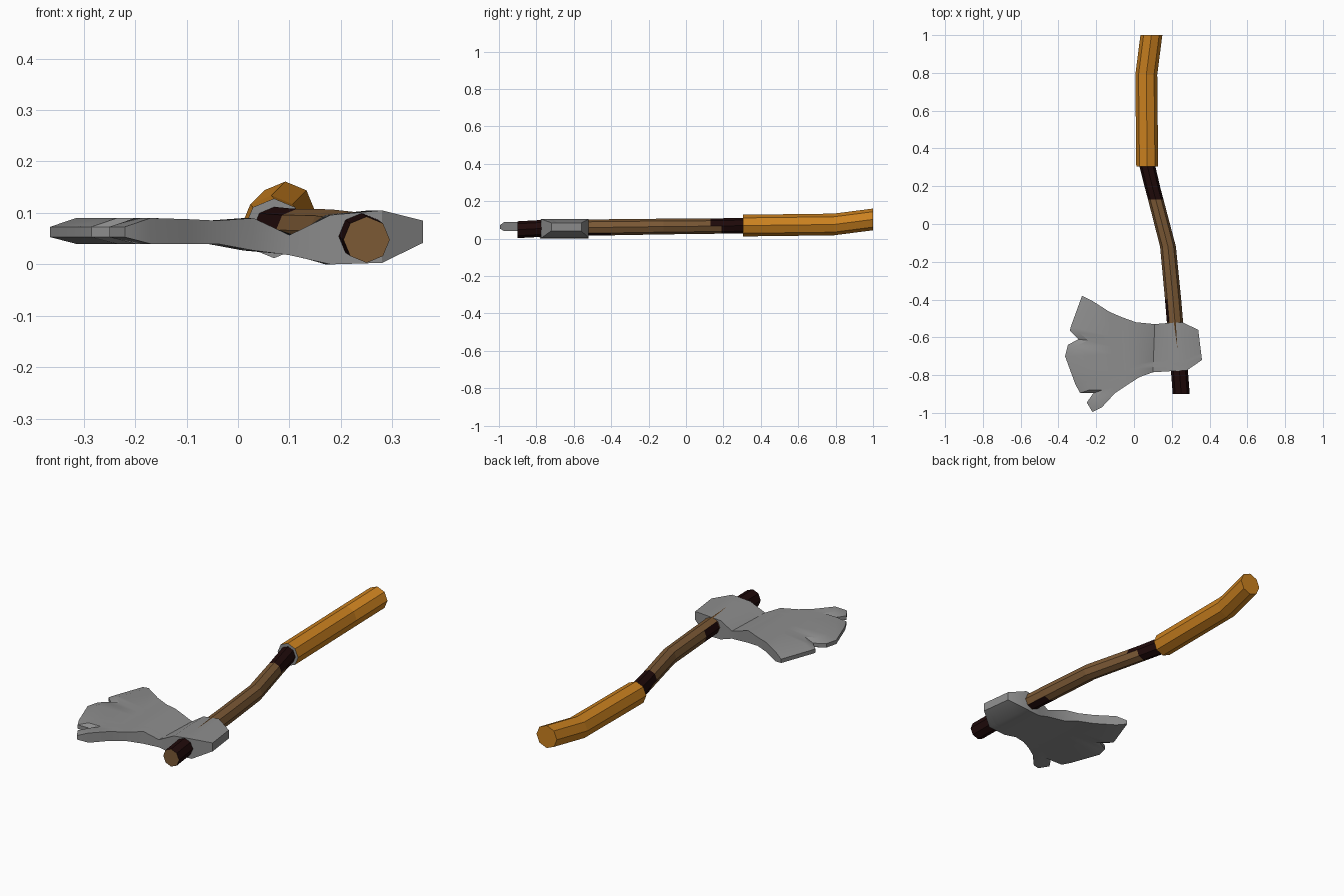
import bpy, bmesh, math

if "Cube" in bpy.data.objects:
    bpy.data.objects.remove(bpy.data.objects["Cube"])

def material(name, rgb):
    m = bpy.data.materials.new(name)
    m.diffuse_color = (*rgb, 1)
    m.use_nodes = True
    m.node_tree.nodes["Principled BSDF"].inputs["Base Color"].default_value = m.diffuse_color
    return m

STEEL = material("grey steel", (0.27, 0.27, 0.27))
WOOD = material("brown wood", (0.20, 0.10, 0.036))
DARK = material("dark binding", (0.014, 0.003, 0.003))
ORANGE = material("orange grip", (0.60, 0.22, 0.014))

def make_object(name, bm, mats, rule=None):
    bmesh.ops.recalc_face_normals(bm, faces=bm.faces)
    bm.normal_update()
    if rule:
        for f in bm.faces:
            f.material_index = rule(f.calc_center_median(), f.normal)
    me = bpy.data.meshes.new(name)
    bm.to_mesh(me)
    bm.free()
    for m in mats:
        me.materials.append(m)
    ob = bpy.data.objects.new(name, me)
    bpy.context.collection.objects.link(ob)
    return ob

def loft(rings):
    """Closed tube through equal-length rings of points, capped at both ends."""
    bm = bmesh.new()
    rows = [[bm.verts.new(p) for p in r] for r in rings]
    n = len(rows[0])
    for a, b in zip(rows, rows[1:]):
        for i in range(n):
            j = (i + 1) % n
            bm.faces.new((a[i], a[j], b[j], b[i]))
    return bm, rows

def octagon_tube(name, path, mats, rule):
    rings = [[(x + r * math.cos(k * math.pi / 4), y, z + r * math.sin(k * math.pi / 4))
              for k in range(8)] for x, y, z, r in path]
    bm, rows = loft(rings)
    bm.faces.new(rows[0])
    bm.faces.new(rows[-1])
    return make_object(name, bm, mats, rule)

# Shaft: bent octagonal haft with dark bindings
def shaft_rule(c, n):
    if abs(n.y) > 0.9:
        return 0
    if c.y < -0.78 or c.y > 0.19:
        return 1
    if -0.52 < c.y < -0.40:
        return int(n.x < -0.5 or n.z < -0.5)
    if c.y > 0.13:
        return int(n.z > 0.2)
    return 0

octagon_tube("shaft", [
    (0.250, -0.90, 0.048, 0.045), (0.240, -0.77, 0.055, 0.045),
    (0.217, -0.52, 0.060, 0.043), (0.207, -0.40, 0.061, 0.043),
    (0.180, -0.12, 0.065, 0.042), (0.115, 0.13, 0.067, 0.041),
    (0.099, 0.19, 0.068, 0.041), (0.070, 0.31, 0.070, 0.042)],
    [WOOD, DARK], shaft_rule)

# Grip: thicker orange sleeve with a grey front rim
octagon_tube("grip", [
    (0.070, 0.305, 0.070, 0.058), (0.065, 0.79, 0.076, 0.058),
    (0.092, 1.00, 0.103, 0.058)],
    [ORANGE, STEEL], lambda c, n: int(n.y < -0.9))

# Axe head: chipped cutting edge, bevel line, then rows running back to the poll
EDGE = [(-.275, -.38), (-.335, -.545), (-.34, -.565), (-.295, -.61),
        (-.35, -.64), (-.365, -.70), (-.31, -.85), (-.285, -.895),
        (-.215, -.895), (-.25, -.945), (-.22, -.995)]
BEVEL = [(x + 0.05, -0.685 + (y + 0.685) * 0.92) for x, y in EDGE]

# back x, back y, front x, front y, low z, high z
ROWS = [(-.13, -.465, -.10, -.895, .040, .088),
        (-.06, -.495, -.04, -.855, .040, .085),
        (.01, -.52, .03, -.81, .027, .090),
        (.11, -.53, .10, -.785, .018, .057),
        (.17, -.525, .18, -.78, .000, .096),
        (.255, -.52, .28, -.775, .003, .105),
        (.34, -.56, .36, -.72, .042, .085)]

def section(points, lo, hi):
    return [(x, y, hi) for x, y in points] + [(x, y, lo) for x, y in reversed(points)]

n = len(EDGE)
sections = [section(EDGE, .053, .073), section(BEVEL, .040, .090)]
for bx, by, fx, fy, lo, hi in ROWS:
    # spread the row points in step with the cutting edge
    ts = [(EDGE[0][1] - y) / (EDGE[0][1] - EDGE[-1][1]) for _, y in EDGE]
    sections.append(section([(bx + (fx - bx) * t, by + (fy - by) * t) for t in ts], lo, hi))

bm, rows = loft(sections)
for row in (rows[0], rows[-1]):
    for i in range(n - 1):
        bm.faces.new((row[i], row[i + 1], row[2 * n - 2 - i], row[2 * n - 1 - i]))
head = make_object("axe_head", bm, [STEEL])
bpy.context.view_layer.objects.active = head
head.select_set(True)
bpy.ops.object.shade_smooth_by_angle(angle=math.radians(30))
